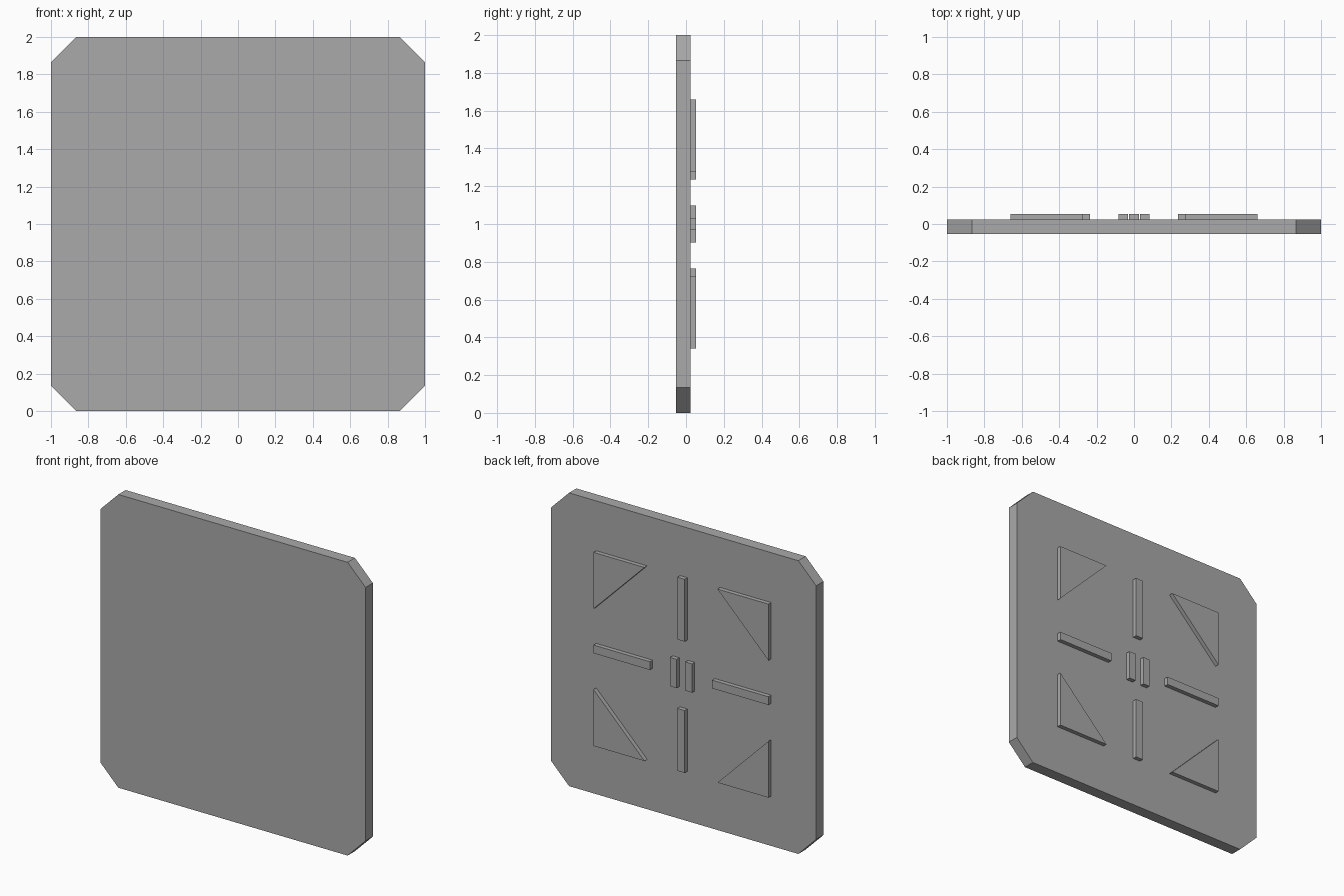
import bpy
import bmesh

cube = bpy.data.objects.get("Cube")
if cube:
    bpy.data.objects.remove(cube, do_unlink=True)

BACK, FACE, RAISED = -0.054, 0.025, 0.054   # depth levels along y
MID = 1.0                                   # height of the panel centre

GREY = (0.4, 0.4, 0.4, 1.0)
grey = bpy.data.materials.new("plain grey")
grey.use_nodes = True
grey.diffuse_color = GREY
grey.node_tree.nodes["Principled BSDF"].inputs["Base Color"].default_value = GREY


def prism(name, outline, y0, y1):
    """Extrude an (x, height from centre) outline from y0 to y1."""
    bm = bmesh.new()
    face = bm.faces.new([bm.verts.new((x, y0, MID + z)) for x, z in outline])
    extruded = bmesh.ops.extrude_face_region(bm, geom=[face])["geom"]
    verts = [g for g in extruded if isinstance(g, bmesh.types.BMVert)]
    bmesh.ops.translate(bm, verts=verts, vec=(0, y1 - y0, 0))
    bmesh.ops.recalc_face_normals(bm, faces=bm.faces)
    mesh = bpy.data.meshes.new(name)
    bm.to_mesh(mesh)
    bm.free()
    mesh.materials.append(grey)
    obj = bpy.data.objects.new(name, mesh)
    bpy.context.collection.objects.link(obj)
    return obj


def bar(name, x0, x1, z0, z1):
    return prism(name, [(x0, z0), (x1, z0), (x1, z1), (x0, z1)], FACE, RAISED)


# Square panel with clipped corners
C = 0.865
prism("panel", [(-C, -1), (C, -1), (1, -C), (1, C),
                (C, 1), (-C, 1), (-1, C), (-1, -C)], BACK, FACE)

# Raised corner triangles, right angle outwards
OUT, IN = 0.66, 0.275
for sx, side in ((1, "left"), (-1, "right")):
    for sz, level in ((1, "upper"), (-1, "lower")):
        prism(f"{level}_{side}_triangle",
              [(sx * OUT, sz * OUT), (sx * IN, sz * OUT), (sx * OUT, sz * IN)],
              FACE, RAISED)

# Raised bars forming an open cross
HALF, START = 0.028, 0.235
for s, side, level in ((1, "left", "upper"), (-1, "right", "lower")):
    bar(f"{side}_bar", s * START, s * OUT, -HALF, HALF)
    bar(f"{level}_bar", -HALF, HALF, s * START, s * OUT)
    # Short twin bars at the centre
    bar(f"{side}_centre_bar", s * 0.033, s * 0.083, -0.098, 0.098)
